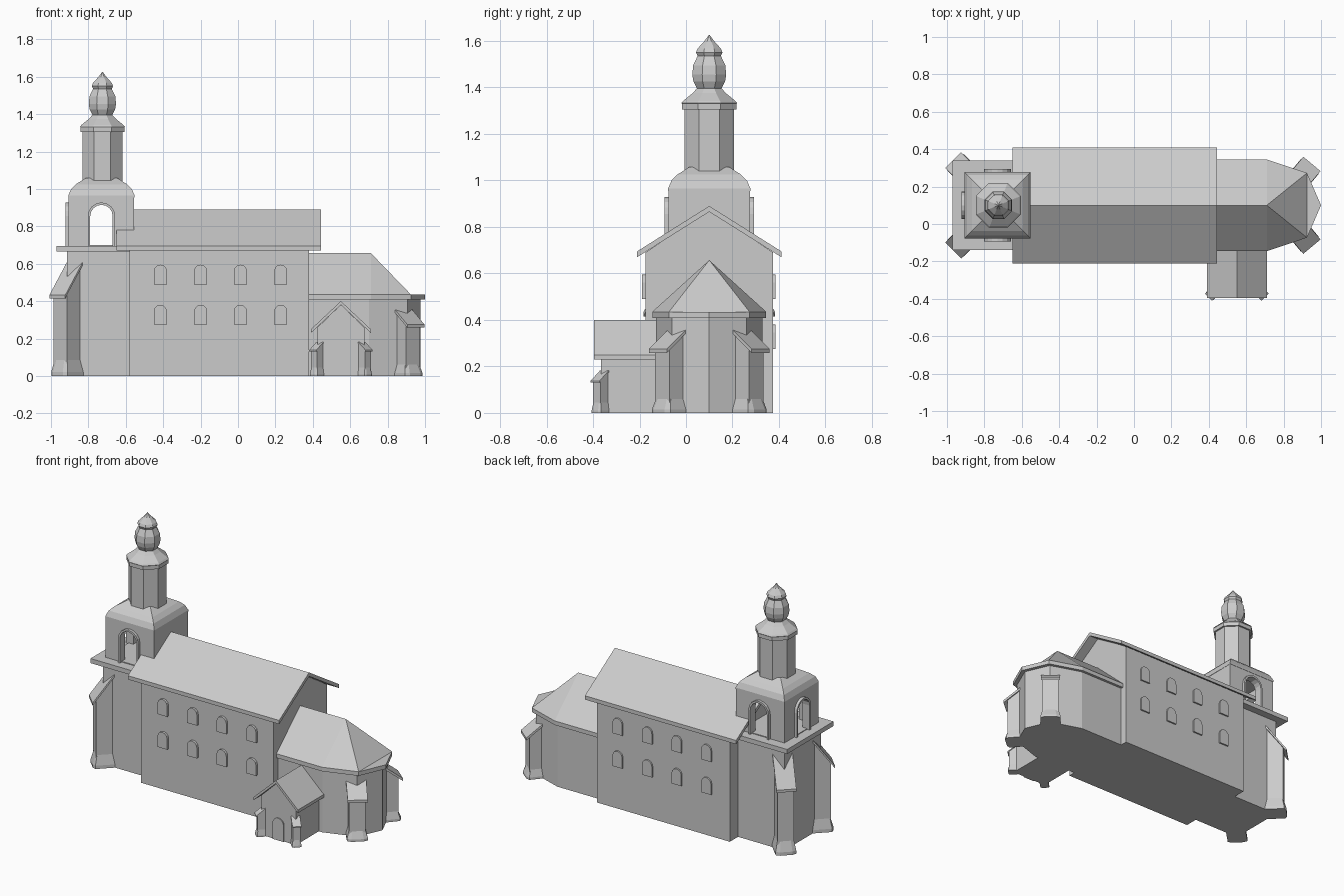
import bpy, bmesh
from math import cos, sin, pi, radians
from mathutils import Matrix, Vector

if "Cube" in bpy.data.objects:
    bpy.data.objects.remove(bpy.data.objects["Cube"])

CY = 0.1            # long axis of the church
TX = -0.73          # tower centre


def finish(name, bm, matrix=None):
    if matrix:
        bm.transform(matrix)
    bmesh.ops.recalc_face_normals(bm, faces=bm.faces)
    me = bpy.data.meshes.new(name)
    bm.to_mesh(me)
    bm.free()
    ob = bpy.data.objects.new(name, me)
    bpy.context.collection.objects.link(ob)
    return ob


def loft(name, rings, matrix=None):
    """Closed solid through equal-length rings of 3D points."""
    bm = bmesh.new()
    vs = [[bm.verts.new(p) for p in r] for r in rings]
    n = len(rings[0])
    for a, b in zip(vs, vs[1:]):
        for i in range(n):
            j = (i + 1) % n
            bm.faces.new((a[i], a[j], b[j], b[i]))
    bm.faces.new(vs[0])
    bm.faces.new(vs[-1])
    return finish(name, bm, matrix)


def prism(name, pts, axis, a, b, matrix=None):
    """Extrude a 2D outline along an axis from a to b."""
    put = {'x': lambda u, v, w: (w, u, v),
           'y': lambda u, v, w: (u, w, v),
           'z': lambda u, v, w: (u, v, w)}[axis]
    return loft(name, [[put(u, v, w) for u, v in pts] for w in (a, b)], matrix)


def rect(x0, x1, y0, y1):
    return [(x0, y0), (x1, y0), (x1, y1), (x0, y1)]


def box(name, x0, x1, y0, y1, z0, z1):
    return prism(name, rect(x0, x1, y0, y1), 'z', z0, z1)


def gable_wall(c, hw, eave, ridge):
    return [(c - hw, 0), (c + hw, 0), (c + hw, eave), (c, ridge), (c - hw, eave)]


def gable_roof(c, hw, eave, ridge, t):
    return [(c - hw, eave), (c, ridge), (c + hw, eave),
            (c + hw, eave - t), (c, ridge - t), (c - hw, eave - t)]


def arch(c, r, z0, z1, n=8):
    """Round-headed outline, open side at the bottom."""
    top = [(c + r * cos(pi * i / n), z1 - r + r * sin(pi * i / n)) for i in range(n + 1)]
    return [(c + r, z0)] + top + [(c - r, z0)]


def turned(name, profile, x, y, n=8):
    """Faceted spire part; profile holds (half width across flats, z)."""
    k = 1 / cos(pi / n)
    return loft(name, [[(x + h * k * cos(2 * pi * (i + .5) / n),
                         y + h * k * sin(2 * pi * (i + .5) / n), z) for i in range(n)]
                       for h, z in profile])


def buttress(name, x, y, ang, w, d, z_out, z_in, run, base):
    """Diagonal buttress: body, flared foot and sloping cap slab."""
    m = Matrix.Translation((x, y, 0)) @ Matrix.Rotation(radians(ang), 4, 'Z')
    o = d * 0.45 if d > 0.03 else 0.01
    slope = (z_in - z_out) / (run + d + o)
    prism(name + "_body", [(-run, 0), (d, 0), (d, z_out + slope * o), (-run, z_in)],
          'y', -w / 2, w / 2, m)
    e = w * 0.12
    rings = []
    for g, z in ((e, 0), (e, base * .25), (0, base)):
        h = w / 2 + g
        rings.append([(-run, -h, z), (d + g - e / 2, -h, z), (d + 1.5 * g, -h * .6, z),
                      (d + 1.5 * g, h * .6, z), (d + g - e / 2, h, z), (-run, h, z)])
    loft(name + "_foot", rings, m)
    t = w * 0.17
    prism(name + "_cap", [(d + o, z_out), (d + o, z_out + t), (-run, z_in + t), (-run, z_in)],
          'y', -w * .6, w * .6, m)


# nave
prism("nave_walls", gable_wall(CY, .275, .69, .87), 'x', -.58, .38)
prism("nave_roof", gable_roof(CY, .31, .695, .89, .025), 'x', -.65, .445)

# nave windows, two rows on both sides
for x in (-.415, -.2, .013, .228):
    for z in (.275, .49):
        for side, y in (("front", -.18), ("back", .38)):
            prism("window_" + side, arch(x, .035, z, z + .105, 6), 'y', y - .01, y + .005)

# tower base and ledge
box("tower_base", -.915, -.55, CY - .19, CY + .19, 0, .67)
box("tower_ledge", -.97, -.57, CY - .24, CY + .24, .665, .695)
for s in (-1, 1):
    buttress("tower_buttress", -.915, CY + s * .19, 180 - s * 45, .1, .05,
             .415, .605, .07, .085)

# hollow belfry with arched openings
H = .175
belfry = box("belfry_walls", TX - H, TX + H, CY - H, CY + H, .69, .965)
cutters = [box("cut_core", TX - H + .035, TX + H - .035, CY - H + .035, CY + H - .035, .70, .945),
           prism("cut_front_back", arch(TX, .06, .70, .915), 'y', CY - .3, CY + .3),
           prism("cut_left", arch(CY, .06, .70, .915), 'x', TX - .3, TX)]
for c in cutters:
    mod = belfry.modifiers.new("opening", 'BOOLEAN')
    mod.operation = 'DIFFERENCE'
    mod.solver = 'EXACT'
    mod.object = c
dg = bpy.context.evaluated_depsgraph_get()
cut_mesh = bpy.data.meshes.new_from_object(belfry.evaluated_get(dg))
belfry.modifiers.clear()
belfry.data = cut_mesh
for c in cutters:
    bpy.data.objects.remove(c)

# arch surrounds
for axis, c, spans in (('y', TX, ((CY - H - .018, CY - H + .01), (CY + H - .01, CY + H + .018))),
                       ('x', CY, ((TX - H - .018, TX - H + .01),))):
    for a, b in spans:
        prism("arch_surround", arch(c, .073, .695, .928) + arch(c, .06, .695, .915)[::-1], axis, a, b)

# belfry roof, drum and spire
loft("belfry_roof", [[(TX + x * h, CY + y * h, z) for x, y in rect(-1, 1, -1, 1)]
                     for h, z in ((.177, .955), (.177, .965), (.162, 1.0), (.137, 1.025), (.085, 1.058))])
turned("drum", [(.107, 1.0), (.107, 1.315)], -.725, CY)
turned("drum_cornice", [(.118, 1.305), (.118, 1.33), (.12, 1.332), (.112, 1.342), (.072, 1.375), (.052, 1.397)], -.725, CY)
turned("onion_dome", [(.05, 1.39), (.068, 1.425), (.073, 1.455), (.069, 1.495), (.048, 1.54)], -.725, CY)
turned("spire_cap", [(.05, 1.535), (.057, 1.55), (.05, 1.567), (.022, 1.598), (.001, 1.626)], -.725, CY)

# chancel with pointed apse
prism("chancel_walls", [(.37, -.128), (.70, -.128), (.905, -.06), (.975, CY),
                        (.905, .26), (.70, .328), (.37, .328)], 'z', 0, .42)
eave = [(.37, -.145), (.71, -.145), (.925, -.073), (1.0, CY), (.925, .273), (.71, .345), (.37, .345)]
bm = bmesh.new()
lo = [bm.verts.new((x, y, .408)) for x, y in eave]
hi = [bm.verts.new((x, y, .435)) for x, y in eave]
r0, r1 = bm.verts.new((.37, CY, .657)), bm.verts.new((.71, CY, .657))
bm.faces.new(lo)
for i in range(7):
    j = (i + 1) % 7
    bm.faces.new((lo[i], lo[j], hi[j], hi[i]))
for f in ((hi[0], hi[1], r1, r0), (hi[1], hi[2], r1), (hi[2], hi[4], r1), (hi[2], hi[3], hi[4]),
          (hi[4], hi[5], r1), (hi[5], hi[6], r0, r1), (hi[6], hi[0], r0)):
    bm.faces.new(f)
finish("chancel_roof", bm)
for s in (-1, 1):
    buttress("apse_buttress", .9, CY + s * .16, s * 50, .1, .055, .258, .355, .045, .06)

# side porch
prism("porch_walls", gable_wall(.55, .125, .26, .38), 'y', -.365, -.1)
prism("porch_roof", gable_roof(.55, .16, .25, .40, .02), 'y', -.395, -.12)
prism("porch_door", arch(.55, .04, 0, .145), 'y', -.372, -.36)
for s in (-1, 1):
    buttress("porch_buttress", .55 + s * .125, -.365, -90 + s * 45, .045, .027,
             .13, .175, .02, .045)
